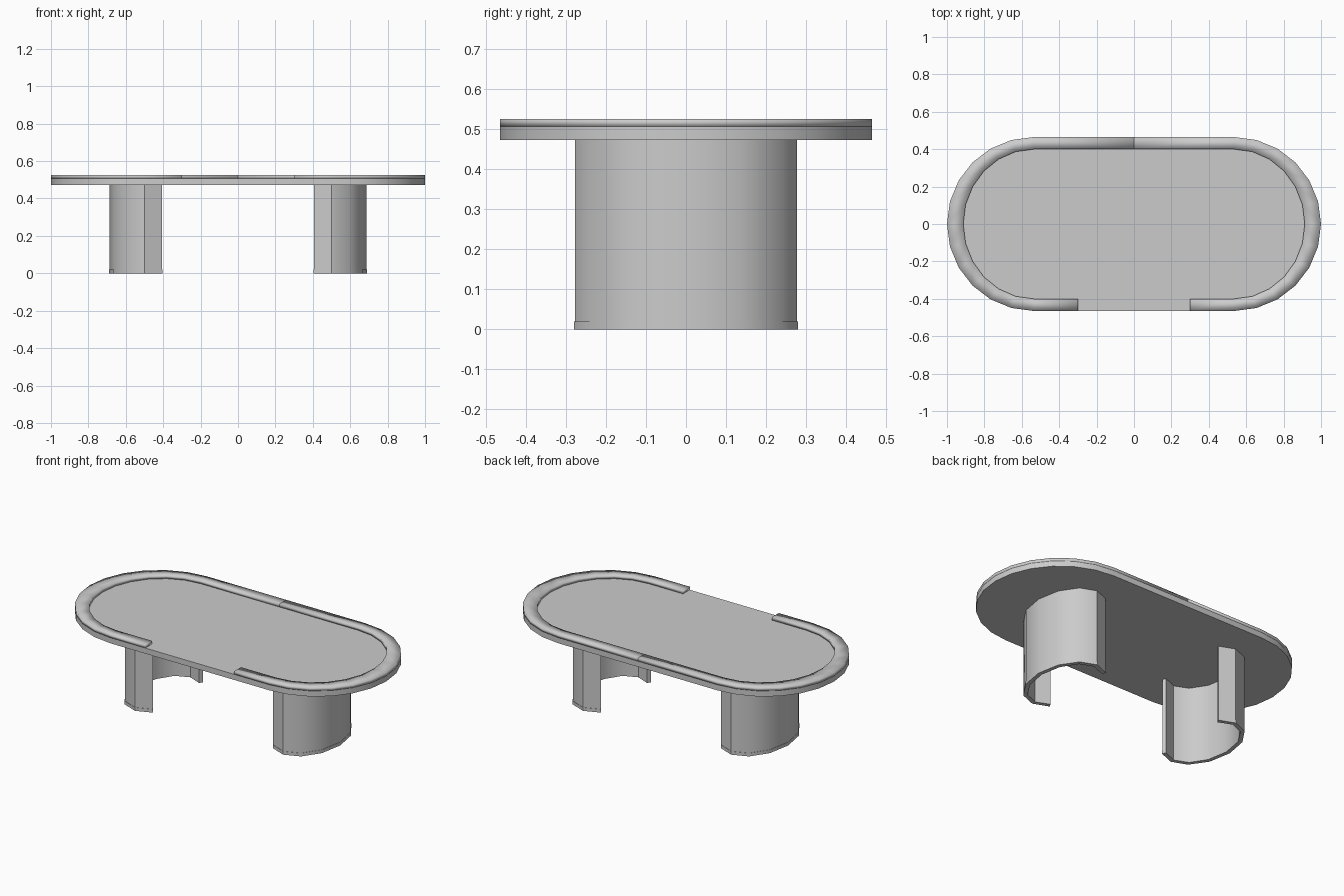
import bpy
import bmesh
from math import sin, cos, radians

if "Cube" in bpy.data.objects:
    bpy.data.objects.remove(bpy.data.objects["Cube"], do_unlink=True)

grey = bpy.data.materials.new("plain grey")
grey.use_nodes = True
colour = (0.6, 0.6, 0.6, 1)
grey.diffuse_color = colour
grey.node_tree.nodes["Principled BSDF"].inputs["Base Color"].default_value = colour

STRAIGHT = 0.535   # half length of the straight edges
RADIUS = 0.465     # radius of the rounded ends


def finish(name, bm, angle=None):
    bmesh.ops.recalc_face_normals(bm, faces=bm.faces)
    mesh = bpy.data.meshes.new(name)
    bm.to_mesh(mesh)
    bm.free()
    mesh.materials.append(grey)
    obj = bpy.data.objects.new(name, mesh)
    bpy.context.collection.objects.link(obj)
    if angle:
        bpy.ops.object.select_all(action="DESELECT")
        obj.select_set(True)
        bpy.context.view_layer.objects.active = obj
        bpy.ops.object.shade_smooth_by_angle(angle=radians(angle))
    return obj


def arc(cx, rx, ry, start, stop, step):
    return [(cx + rx * cos(radians(a)), ry * sin(radians(a)))
            for a in range(start, stop + 1, step)]


def wall(name, sections, angle):
    """Skin a list of closed cross-sections and cap both ends."""
    bm = bmesh.new()
    loops = [[bm.verts.new(p) for p in s] for s in sections]
    for a, b in zip(loops, loops[1:]):
        for i in range(len(a)):
            j = (i + 1) % len(a)
            bm.faces.new((a[i], a[j], b[j], b[i]))
    bm.faces.new(loops[0])
    bm.faces.new(loops[-1])
    return finish(name, bm, angle)


# Table top: rounded-end slab
bm = bmesh.new()
outline = (arc(STRAIGHT, RADIUS, RADIUS, -90, 90, 15)
           + arc(-STRAIGHT, RADIUS, RADIUS, 90, 270, 15))
base = bm.faces.new([bm.verts.new((x, y, 0.473)) for x, y in outline])
lifted = bmesh.ops.extrude_face_region(bm, geom=[base])["geom"]
bmesh.ops.translate(bm, vec=(0, 0, 0.034),
                    verts=[v for v in lifted if isinstance(v, bmesh.types.BMVert)])
finish("table_top", bm, 30)

# Raised rim: two halves that meet at the back and leave the front open
for side, name in ((1, "left_rim"), (-1, "right_rim")):
    outer = [(0.3, -RADIUS)] + arc(STRAIGHT, RADIUS, RADIUS, -90, 90, 15) + [(0, RADIUS)]
    inner = [(0.3, -0.4)] + arc(STRAIGHT, 0.378, 0.4, -90, 90, 15) + [(0, 0.4)]
    sections = []
    for (ox, oy), (ix, iy) in zip(outer, inner):
        sections.append([(side * ox, oy, 0.507), (side * ox, oy, 0.526),
                         (side * ix, iy, 0.526), (side * ix, iy, 0.507)])
    wall(name, sections, 100)

# Legs: curved walls open toward the middle, each on a low foot band
for side, word in ((1, "left"), (-1, "right")):
    for part, grow, low, high in (("leg", -0.002, 0.02, 0.474), ("foot_band", 0, 0, 0.02)):
        outer = arc(0.5, 0.19 + grow, 0.28 + grow, -120, 120, 30)
        inner = arc(0.5, 0.165, 0.255, -120, 120, 30)
        sections = [[(side * ox, oy, low), (side * ox, oy, high),
                     (side * ix, iy, high), (side * ix, iy, low)]
                    for (ox, oy), (ix, iy) in zip(outer, inner)]
        wall(word + "_" + part, sections, 40)
